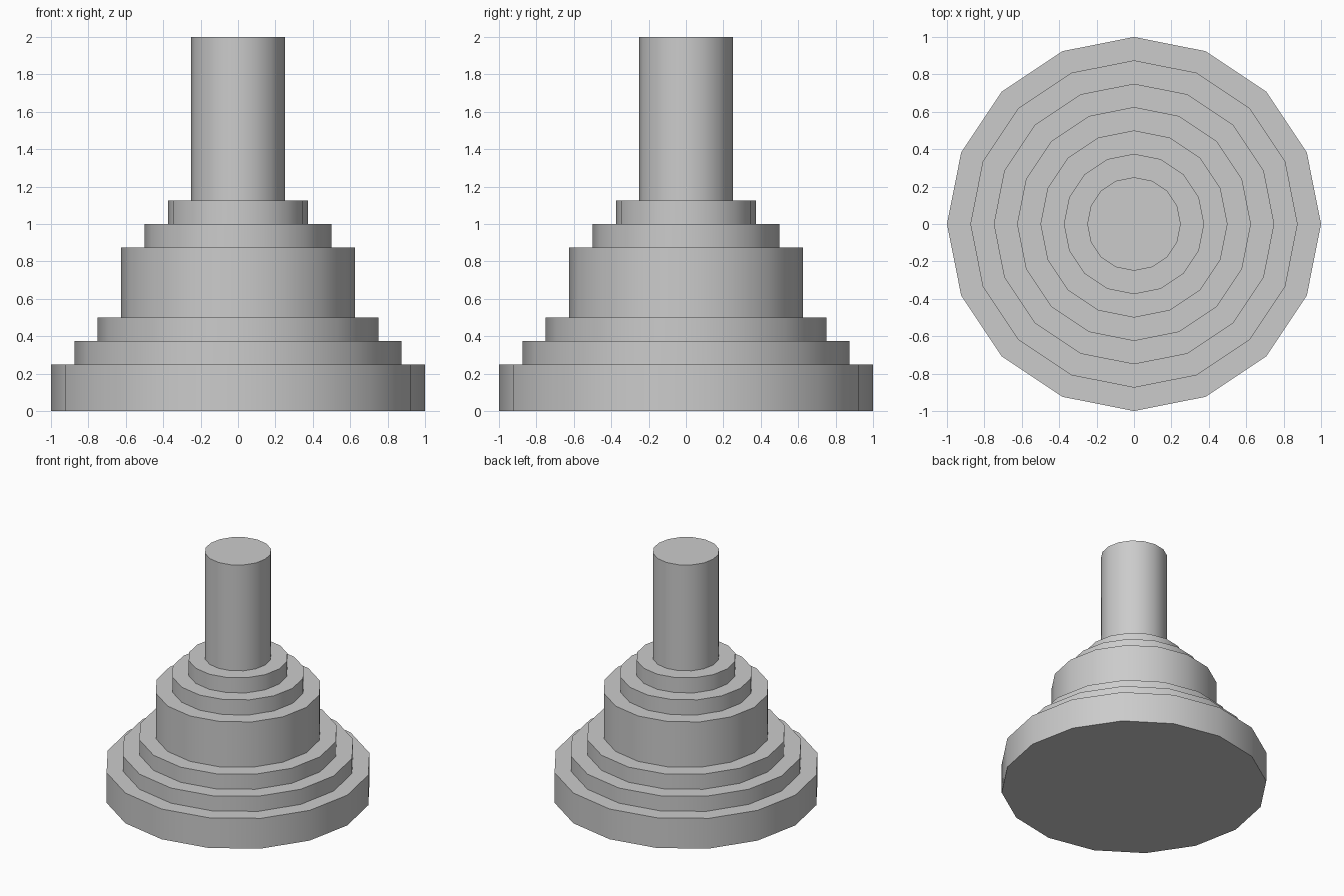
import bpy, bmesh
from math import cos, sin, tau, radians

if "Cube" in bpy.data.objects:
    bpy.data.objects.remove(bpy.data.objects["Cube"])

SIDES = 16

# Tiers from the bottom up: (radius, top height)
TIERS = [(1.0, 0.25), (0.875, 0.375), (0.75, 0.5), (0.625, 0.875),
         (0.5, 1.0), (0.375, 1.125), (0.25, 2.0)]


def lathe(name, profile):
    """Revolve an (r, z) profile around z and cap both ends."""
    bm = bmesh.new()
    rings = [[bm.verts.new((r * cos(tau * i / SIDES), r * sin(tau * i / SIDES), z))
              for i in range(SIDES)] for r, z in profile]
    for low, high in zip(rings, rings[1:]):
        for i in range(SIDES):
            j = (i + 1) % SIDES
            bm.faces.new((low[i], low[j], high[j], high[i]))
    bm.faces.new(rings[0][::-1])
    bm.faces.new(rings[-1])
    mesh = bpy.data.meshes.new(name)
    bm.to_mesh(mesh)
    bm.free()
    obj = bpy.data.objects.new(name, mesh)
    bpy.context.collection.objects.link(obj)
    return obj


# Stepped pedestal with its central post, as one closed stair profile
profile, z = [], 0.0
for radius, top in TIERS:
    profile += [(radius, z), (radius, top)]
    z = top
pedestal = lathe("stepped_pedestal", profile)

# Rounded walls, crisp step edges
bpy.context.view_layer.objects.active = pedestal
pedestal.select_set(True)
bpy.ops.object.shade_smooth_by_angle(angle=radians(30))
